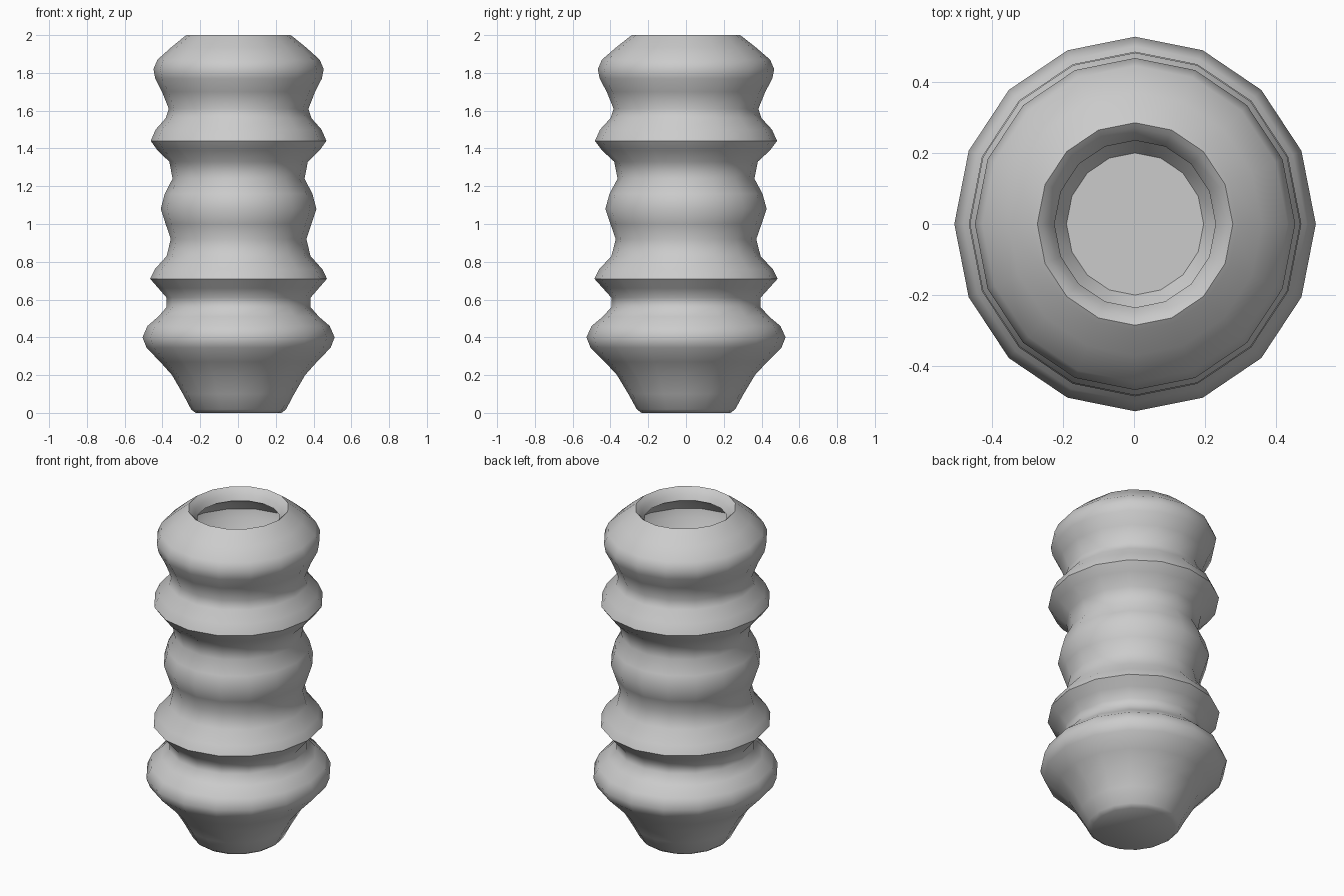
import bpy, bmesh, math

if "Cube" in bpy.data.objects:
    bpy.data.objects.remove(bpy.data.objects["Cube"])

# outer silhouette, foot to rim: (radius, height)
outer = [(.235, 0), (.26, .018), (.305, .10), (.365, .20), (.43, .27), (.505, .345),
         (.527, .40), (.50, .46), (.44, .51), (.395, .56), (.395, .61), (.44, .66),
         (.485, .71), (.46, .76), (.395, .83), (.372, .92), (.40, 1.0), (.427, 1.08),
         (.405, 1.16), (.362, 1.24), (.38, 1.33), (.445, 1.39), (.482, 1.44),
         (.455, 1.50), (.40, 1.56), (.383, 1.61), (.42, 1.70), (.457, 1.77),
         (.467, 1.82), (.445, 1.87), (.37, 1.935), (.30, 1.99), (.285, 2.0)]

# inner wall, from the lip down to the floor
lip = [(.27, 1.988), (.25, 1.965), (.235, 1.935), (.33, 1.875)]
wall = [(r - .085, z) for r, z in reversed(outer) if .15 < z < 1.85]
profile = outer + lip + wall + [(.20, .08)]

# sixteen sides, slightly narrower in x
SIDES = 16
bm = bmesh.new()
rings = []
for r, z in profile:
    ring = []
    for i in range(SIDES):
        a = math.tau * i / SIDES
        a += math.radians(.7) * math.sin(2 * a)
        ring.append(bm.verts.new((.965 * r * math.cos(a) + .003, r * math.sin(a), z)))
    rings.append(ring)
for lo, hi in zip(rings, rings[1:]):
    for i in range(SIDES):
        j = (i + 1) % SIDES
        bm.faces.new((lo[i], lo[j], hi[j], hi[i]))

# underside and inner floor
bm.faces.new(rings[0][::-1])
bm.faces.new(rings[-1])
bmesh.ops.recalc_face_normals(bm, faces=bm.faces[:])

mesh = bpy.data.meshes.new("ribbed_vase")
bm.to_mesh(mesh)
bm.free()
vase = bpy.data.objects.new("ribbed_vase", mesh)
bpy.context.collection.objects.link(vase)
bpy.context.view_layer.objects.active = vase
vase.select_set(True)
bpy.ops.object.shade_smooth_by_angle(angle=math.radians(50))
